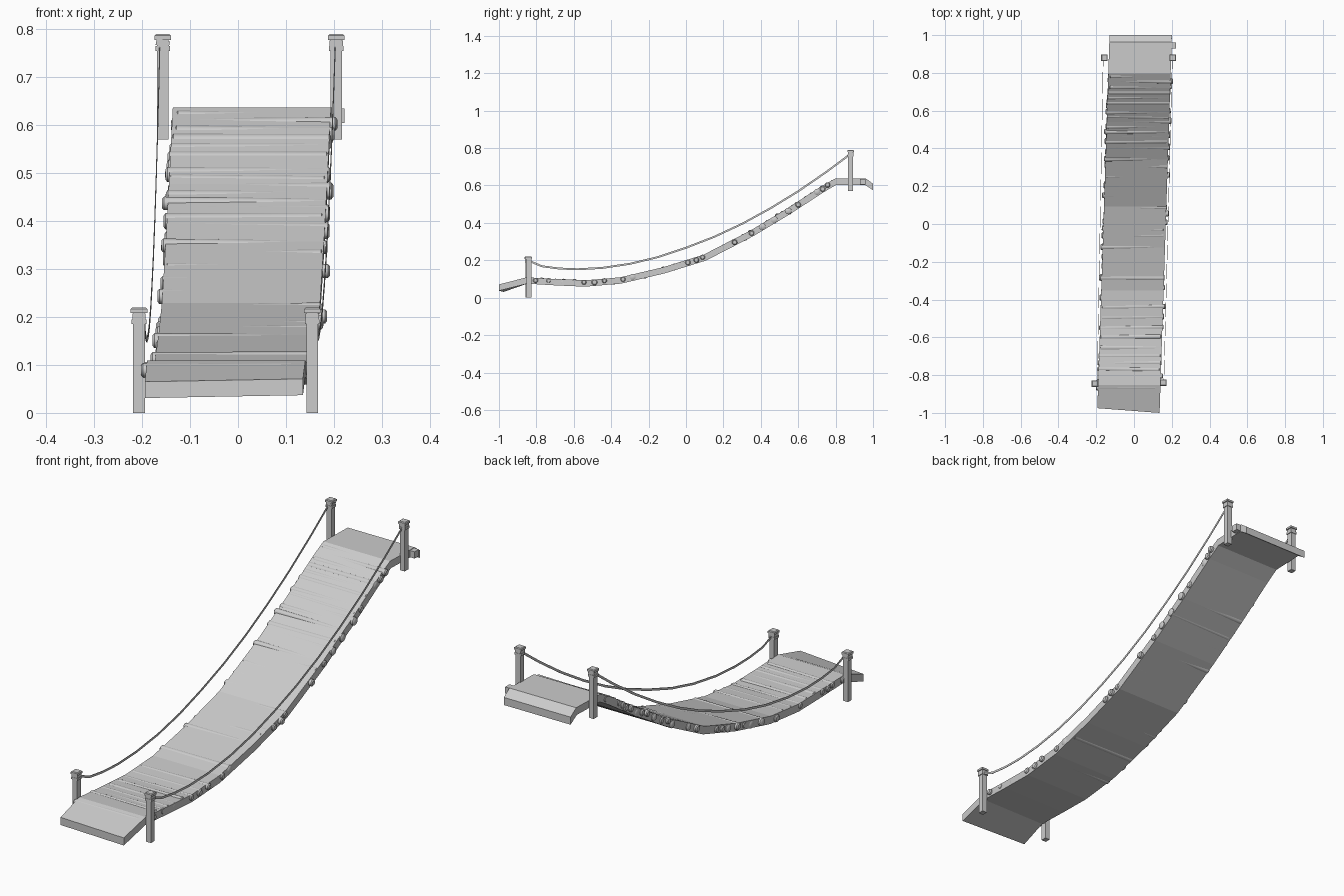
import bpy, bmesh, random
from math import sin, cos, pi, atan2
from mathutils import Vector, Matrix

if "Cube" in bpy.data.objects:
    bpy.data.objects.remove(bpy.data.objects["Cube"])

random.seed(7)
T = 0.017            # half thickness of the deck
W = 0.165            # half width of the deck
PATH = [(-1.0, .054), (-.85, .092), (-.70, .083), (-.54, .076), (-.35, .092),
        (-.12, .146), (.10, .214), (.35, .343), (.55, .463), (.73, .580),
        (.80, .620), (.96, .620), (1.0, .592)]


def centre(y):
    return 0.003 + 0.0325 * y


def sample(y):
    """Height and slope angle of the deck centre line at y."""
    for (a, za), (b, zb) in zip(PATH, PATH[1:]):
        if y <= b:
            return za + (zb - za) * (y - a) / (b - a), atan2(zb - za, b - a)


def finish(name, bm, smooth=False):
    bmesh.ops.recalc_face_normals(bm, faces=bm.faces)
    me = bpy.data.meshes.new(name)
    bm.to_mesh(me)
    bm.free()
    ob = bpy.data.objects.new(name, me)
    bpy.context.collection.objects.link(ob)
    if smooth:
        bpy.context.view_layer.objects.active = ob
        ob.select_set(True)
        bpy.ops.object.shade_smooth_by_angle(angle=0.7)
        ob.select_set(False)
    return ob


def sweep(name, rings):
    """Skin closed rings of points and cap both ends."""
    bm = bmesh.new()
    vs = [[bm.verts.new(p) for p in r] for r in rings]
    n = len(rings[0])
    for a, b in zip(vs, vs[1:]):
        for i in range(n):
            bm.faces.new((a[i], a[(i + 1) % n], b[(i + 1) % n], b[i]))
    bm.faces.new(vs[0])
    bm.faces.new(vs[-1][::-1])
    return finish(name, bm)


def add_box(bm, loc, size, rot=0, axis='X'):
    m = Matrix.Translation(loc) @ Matrix.Rotation(rot, 4, axis) @ Matrix.Diagonal((*size, 1))
    bmesh.ops.create_cube(bm, size=1, matrix=m)


# Sagging deck ribbon, its ends cut vertically
rings = []
last = len(PATH) - 1
for i, (y, z) in enumerate(PATH):
    if i in (0, last):
        n = Vector((0, 0, 1))
    else:
        a, b = PATH[i - 1], PATH[i + 1]
        n = Vector((0, a[1] - b[1], b[0] - a[0])).normalized()
    c = Vector((centre(y), y, z))
    left = Vector((-W, 0, 0))
    right = Vector((W, 0, 0))
    if i == 0:                      # front edge is slightly askew
        left += Vector((0, .025, -.006))
    rings.append([c + left + n * T, c + right + n * T, c + right - n * T, c + left - n * T])
sweep("deck", rings)

# Cross logs half sunk in the deck
bm = bmesh.new()
y = -.865
while y < .80:
    z, a = sample(y)
    r = random.uniform(.013, .018)
    off = T - r + random.uniform(-.002, .004)
    n = Vector((0, -sin(a), cos(a)))
    half = random.uniform(.160, .174)
    c = Vector((centre(y) + random.uniform(-.009, .009), y, z)) + n * off
    m = (Matrix.Translation(c) @ Matrix.Rotation(random.uniform(-.02, .02), 4, 'Z')
         @ Matrix.Rotation(random.uniform(-.012, .012), 4, 'Y'))
    prof = [(-half, .7), (-half + .004, 1), (half - .004, 1), (half, .7)]
    loops = [[bm.verts.new(m @ Vector((x, r * k * cos(j * pi / 6), r * k * sin(j * pi / 6))))
              for j in range(12)] for x, k in prof]
    for p, q in zip(loops, loops[1:]):
        for j in range(12):
            bm.faces.new((p[j], p[(j + 1) % 12], q[(j + 1) % 12], q[j]))
    bm.faces.new(loops[0])
    bm.faces.new(loops[-1])
    dense = y < -.74 or y > .33
    y += (random.uniform(.026, .036) if dense else random.uniform(.035, .065)) * cos(a)
finish("cross_logs", bm, True)

# Protruding plank end at the upper landing
bm = bmesh.new()
add_box(bm, (.198, .945, .620), (.048, .03, .030))
finish("landing_plank_end", bm)

# Four posts with collars and caps
POSTS = {"front_left_post": (-.2065, -.845, 0, 0), "front_right_post": (.155, -.84, 0, 0),
         "back_left_post": (-.157, .88, .57, .2), "back_right_post": (.205, .88, .57, 0)}
for name, (px, py, pz, tilt) in POSTS.items():
    bm = bmesh.new()
    add_box(bm, (px, py, pz + .105), (.024, .026, .21))
    add_box(bm, (px, py, pz + .190), (.031, .031, .010))
    add_box(bm, (px, py, pz + .201), (.028, .029, .012), tilt, 'Y')
    add_box(bm, (px, py, pz + .2125), (.035, .035, .009))
    bmesh.ops.create_cone(bm, cap_ends=True, segments=4, radius1=.0235, radius2=.019, depth=.003,
                          matrix=Matrix.Translation((px, py, pz + .2185)) @ Matrix.Rotation(pi / 4, 4, 'Z'))
    finish(name, bm)

# Hanging hand ropes, thin bands
ROPE = [(-.835, .195), (-.77, .168), (-.68, .156), (-.58, .152), (-.45, .159), (-.30, .181),
        (-.15, .217), (0, .267), (.15, .325), (.30, .395), (.45, .477), (.60, .569),
        (.75, .672), (.875, .765)]
for name, x0, x1 in (("left_rope", -.195, -.163), ("right_rope", .158, .203)):
    rings = []
    for i, (y, z) in enumerate(ROPE):
        a, b = ROPE[max(i - 1, 0)], ROPE[min(i + 1, len(ROPE) - 1)]
        n = Vector((0, a[1] - b[1], b[0] - a[0])).normalized() * .005
        c = Vector((x0 + (x1 - x0) * (y + .84) / 1.72, y, z))
        s = Vector((.001, 0, 0))
        rings.append([c - s + n, c + s + n, c + s - n, c - s - n])
    sweep(name, rings)
